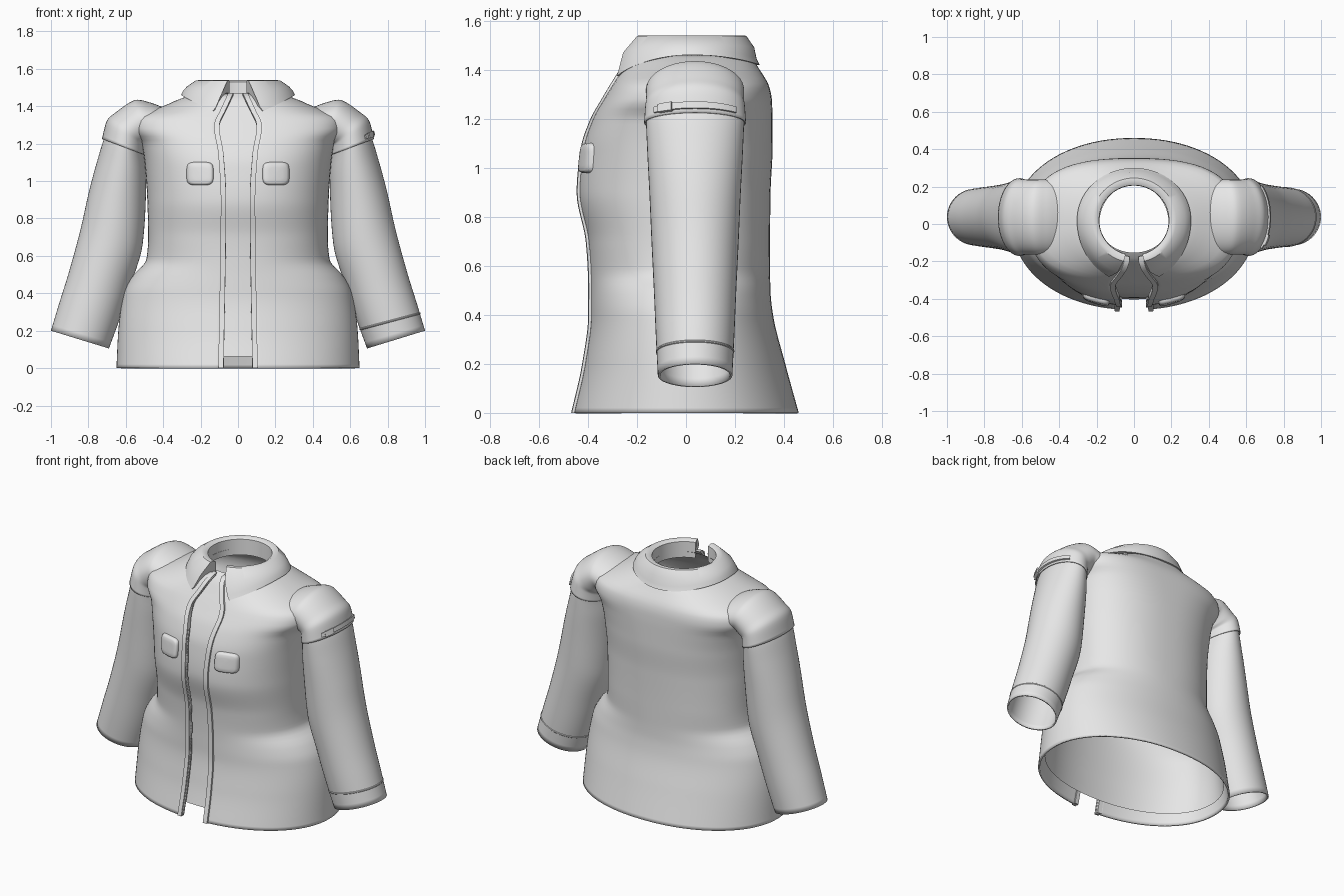
import bpy, bmesh, math
from math import sin, cos, pi

if "Cube" in bpy.data.objects:
    bpy.data.objects.remove(bpy.data.objects["Cube"])

grey = bpy.data.materials.new("light_grey")
grey.diffuse_color = (0.8, 0.8, 0.8, 1)
grey.use_nodes = True
grey.node_tree.nodes["Principled BSDF"].inputs["Base Color"].default_value = grey.diffuse_color


def sample(table, t):
    """Smooth, overshoot-free interpolation of rows (t, v1, v2, ...)."""
    t = min(max(t, table[0][0]), table[-1][0])
    i = max(k for k in range(len(table) - 1) if table[k][0] <= t)
    h = table[i + 1][0] - table[i][0]
    u = (t - table[i][0]) / h

    def slope(k, c):
        def sec(j):
            return (table[j + 1][c] - table[j][c]) / (table[j + 1][0] - table[j][0])
        if k == 0:
            return sec(0)
        if k == len(table) - 1:
            return sec(k - 1)
        p, q = sec(k - 1), sec(k)
        return 0 if p * q <= 0 else 2 * p * q / (p + q)

    out = []
    for c in range(1, len(table[0])):
        a, b = table[i][c], table[i + 1][c]
        out.append((2*u**3 - 3*u*u + 1) * a + (u**3 - 2*u*u + u) * h * slope(i, c)
                   + (3*u*u - 2*u**3) * b + (u**3 - u*u) * h * slope(i + 1, c))
    return out


def loft(name, rings, closed=True, caps=False, side_caps=False, mirror=False, thick=0, angle=40):
    bm = bmesh.new()
    vs = [[bm.verts.new(p) for p in r] for r in rings]
    n = len(rings[0])
    for a, b in zip(vs, vs[1:]):
        for j in range(n if closed else n - 1):
            k = (j + 1) % n
            bm.faces.new((a[j], a[k], b[k], b[j]))
    if caps:
        bm.faces.new(vs[0][::-1])
        bm.faces.new(vs[-1])
    if side_caps:
        bm.faces.new([r[0] for r in vs])
        bm.faces.new([r[-1] for r in reversed(vs)])
    if caps or side_caps:
        bmesh.ops.recalc_face_normals(bm, faces=bm.faces)
    me = bpy.data.meshes.new(name)
    bm.to_mesh(me)
    bm.free()
    me.materials.append(grey)
    ob = bpy.data.objects.new(name, me)
    bpy.context.collection.objects.link(ob)
    bpy.ops.object.select_all(action='DESELECT')
    ob.select_set(True)
    bpy.context.view_layer.objects.active = ob
    bpy.ops.object.shade_smooth_by_angle(angle=math.radians(angle))
    if thick:
        m = ob.modifiers.new("thickness", 'SOLIDIFY')
        m.thickness, m.offset = thick, -1
    if mirror:
        m = ob.modifiers.new("mirror", 'MIRROR')
        m.use_mirror_merge = False
    return ob


# height, half width, front depth, back depth, squareness
BODY = [(0, .65, .46, .46, 2.1), (.2, .64, .415, .405, 2.1), (.4, .61, .39, .355, 2.1),
        (.49, .565, .39, .345, 2.1), (.58, .49, .392, .343, 2.2), (.7, .48, .40, .343, 2.3),
        (.9, .485, .437, .345, 2.3), (1.08, .497, .42, .353, 2.4), (1.2, .515, .38, .353, 2.6),
        (1.28, .56, .335, .35, 2.7), (1.33, .555, .305, .34, 2.7), (1.37, .48, .28, .32, 2.5),
        (1.4, .40, .262, .30, 2.3), (1.44, .31, .235, .275, 2.1), (1.47, .215, .195, .24, 2)]
# half gap of the front opening by height
GAP = [(0, .077), (.9, .064), (1.15, .078), (1.29, .1), (1.31, .098), (1.38, .066), (1.47, .025)]


def body_ring(z, gap, inset, count):
    a, bf, bb, n = sample(BODY, z)
    a, bf, bb = a - inset * .7, bf - inset, bb - inset * .7
    s = math.asin((gap / a) ** (n / 2)) if gap else 0
    pts = []
    for i in range(count):
        f = s + (2 * pi - 2 * s) * i / (count - 1 if gap else count)
        x = a * math.copysign(abs(sin(f)) ** (2 / n), sin(f))
        y = abs(cos(f)) ** (2 / n)
        pts.append((x, -bf * y if cos(f) > 0 else bb * y, z))
    return pts


def front_y(x, z):
    a, bf, bb, n = sample(BODY, z)
    return -bf * (1 - (abs(x) / a) ** n) ** (1 / n)


levels = [1.47 * i / 70 for i in range(71)]
loft("jacket_body", [body_ring(z, sample(GAP, z)[0], 0, 97) for z in levels],
     closed=False, thick=.012)
loft("inner_lining", [body_ring(z, 0, .042, 72) for z in levels if z > .055])

# Raised edging on both sides of the opening
trim = []
for z in levels:
    g = sample(GAP, z)[0]
    y0, y1 = front_y(g, z), front_y(g + .028, z)
    trim.append([(g, y0 + .02, z), (g, y0 - .011, z),
                 (g + .028, y1 - .011, z), (g + .028, y1 + .02, z)])
loft("front_edging", trim, caps=True, mirror=True)

# Sleeves: step, outer x z, inner x z, half depth
SLEEVE = [(0, 1.0, .2, .69, .105, .152), (1, .955, .35, .63, .27, .16), (2, .905, .51, .575, .44, .167),
          (3, .84, .75, .51, .66, .178), (4, .80, .93, .495, .85, .186), (5, .755, 1.1, .49, 1.03, .195),
          (6, .71, 1.24, .50, 1.15, .2), (7, .67, 1.3, .5, 1.2, .19)]
CAP = [(0, .728, 1.225, .495, 1.14, .208), (1, .70, 1.325, .495, 1.18, .203), (2, .65, 1.37, .48, 1.19, .2),
       (3, .54, 1.435, .475, 1.2, .2), (4, .47, 1.42, .47, 1.2, .2), (5, .39, 1.39, .47, 1.2, .2)]


def arm_point(table, t, f, grow=0):
    ox, oz, ix, iz, h = sample(table, t)
    d = math.hypot(ox - ix, oz - iz)
    k = (d / 2 + grow) / d * cos(f)
    return ((ox + ix) / 2 + (ox - ix) * k, .037 + (h + grow) * sin(f), (oz + iz) / 2 + (oz - iz) * k)


def arm_ring(table, t, grow=0, count=48):
    return [arm_point(table, t, 2 * pi * i / count, grow) for i in range(count)]


loft("sleeve", [arm_ring(SLEEVE, i / 5) for i in range(36)], mirror=True, thick=.01)
loft("shoulder_cap", [arm_ring(CAP, i / 6) for i in range(31)], mirror=True, thick=.006)
loft("cuff_seam", [arm_ring(SLEEVE, .58 + .03 * i, g) for i, g in enumerate((-.002, .003, .003, -.002))])

# Small strap around one shoulder
strap = []
for i in range(17):
    f = -.9 + 1.8 * i / 16
    strap.append([arm_point(CAP, t, f, g) for t, g in ((.15, -.005), (.15, .01), (.38, .01), (.38, -.005))])
loft("shoulder_strap", strap, caps=True)
tab = [[arm_point(CAP, t, f, g) for t, g in ((.1, 0), (.1, .018), (.4, .018), (.4, 0))]
       for f in (-.75, -.6, -.45)]
loft("strap_tab", tab, caps=True)


# Folded collar: rows go up the outside, over the fold and down the inside
def collar_row(k):
    start = (.42, .42, .38, .30, .25, .24, .24, .24)[k]
    row = []
    for i in range(73):
        f = start + (2 * pi - 2 * start) * i / 72
        s, c = abs(sin(f)), cos(f)
        R = .305 + (.03 if c > 0 else -.025) * c * c
        zb = 1.46 - .085 * (1 - s) / .59 if c > 0 else 1.46 - .04 * c * c
        r, z = ((R - .025, zb), (R, zb), (R - .012, zb + .025),
                (.6 * R + .09, .35 * zb + .65 * 1.53), (.226, 1.538),
                (.205, 1.54), (.187, 1.53), (.185, 1.43))[k]
        row.append((r * sin(f), .02 - r * c, z))
    return row


loft("collar", [collar_row(k) for k in range(8)], closed=False, side_caps=True, angle=35)

# Chest pockets: soft raised rounded squares following the front
pocket = []
for s, h in ((1, -.004), (.98, .008), (.92, .017), (.8, .021), (.5, .022), (.1, .022)):
    ring = []
    for i in range(40):
        f = 2 * pi * i / 40
        x = .203 + .072 * s * math.copysign(abs(cos(f)) ** .45, cos(f))
        z = 1.04 + .062 * s * math.copysign(abs(sin(f)) ** .45, sin(f))
        ring.append((x, front_y(x, z) - h, z))
    pocket.append(ring)
loft("chest_pocket", pocket, caps=True, mirror=True, angle=60)
